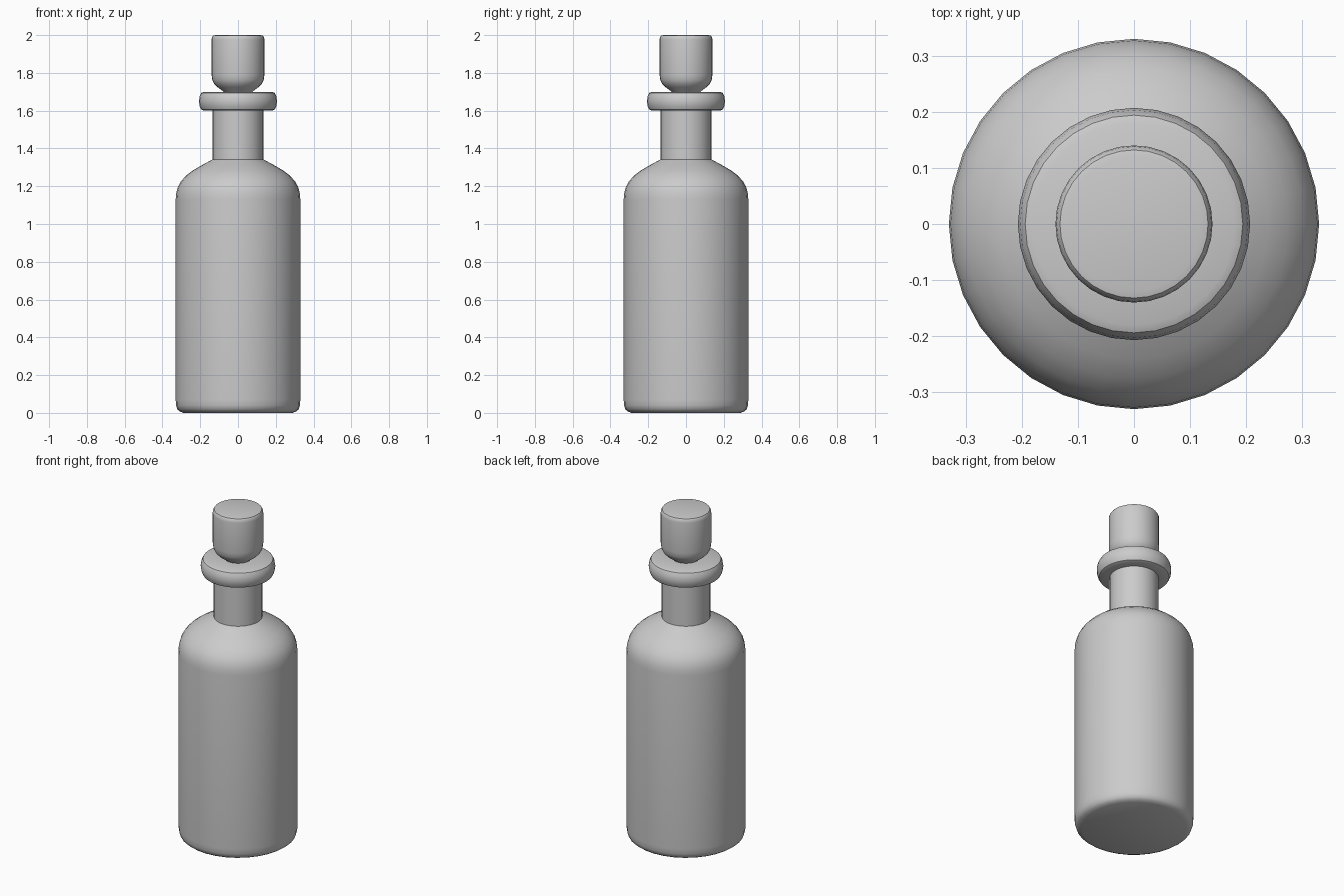
import bpy, bmesh, math

if "Cube" in bpy.data.objects:
    bpy.data.objects.remove(bpy.data.objects["Cube"])

SEGMENTS = 32


def lathe(name, profile):
    """Spin a (radius, height) profile around z into a smooth solid."""
    bm = bmesh.new()
    rings = []
    for r, z in profile:
        if r == 0:
            rings.append([bm.verts.new((0, 0, z))] * SEGMENTS)
        else:
            rings.append([bm.verts.new((r * math.cos(a), r * math.sin(a), z))
                          for a in (math.tau * i / SEGMENTS for i in range(SEGMENTS))])
    for low, high in zip(rings, rings[1:]):
        for i in range(SEGMENTS):
            j = (i + 1) % SEGMENTS
            corners = list(dict.fromkeys((low[i], low[j], high[j], high[i])))
            bm.faces.new(corners)
    bmesh.ops.recalc_face_normals(bm, faces=bm.faces)
    mesh = bpy.data.meshes.new(name)
    bm.to_mesh(mesh)
    bm.free()
    obj = bpy.data.objects.new(name, mesh)
    bpy.context.collection.objects.link(obj)
    bpy.ops.object.select_all(action='DESELECT')
    obj.select_set(True)
    bpy.context.view_layer.objects.active = obj
    bpy.ops.object.shade_smooth_by_angle(angle=math.radians(40))
    return obj


# Bottle: rounded base, straight body, domed shoulder, neck and rolled lip
lathe("bottle", [
    (0, 0.005), (0.29, 0.005), (0.308, 0.008), (0.321, 0.018), (0.328, 0.04),
    (0.33, 0.07), (0.33, 1.13), (0.327, 1.165), (0.318, 1.197), (0.302, 1.226),
    (0.275, 1.256), (0.24, 1.283), (0.19, 1.312), (0.135, 1.342),
    (0.135, 1.60), (0.18, 1.60), (0.194, 1.606), (0.203, 1.624), (0.207, 1.65),
    (0.203, 1.676), (0.194, 1.694), (0.18, 1.70), (0.06, 1.70), (0, 1.70)])

# Stopper: tapered foot seated in the mouth, cylindrical grip with eased top
lathe("stopper", [
    (0, 1.66), (0.068, 1.66), (0.068, 1.69), (0.08, 1.703), (0.108, 1.724),
    (0.126, 1.742), (0.136, 1.762), (0.14, 1.79), (0.14, 1.975),
    (0.138, 1.988), (0.132, 1.997), (0.12, 2.0), (0, 2.0)])

# Bottle base rests on the ground plane
bottle = bpy.data.objects["bottle"]
for v in bottle.data.vertices:
    if v.co.z < 0.006:
        v.co.z = 0.0
